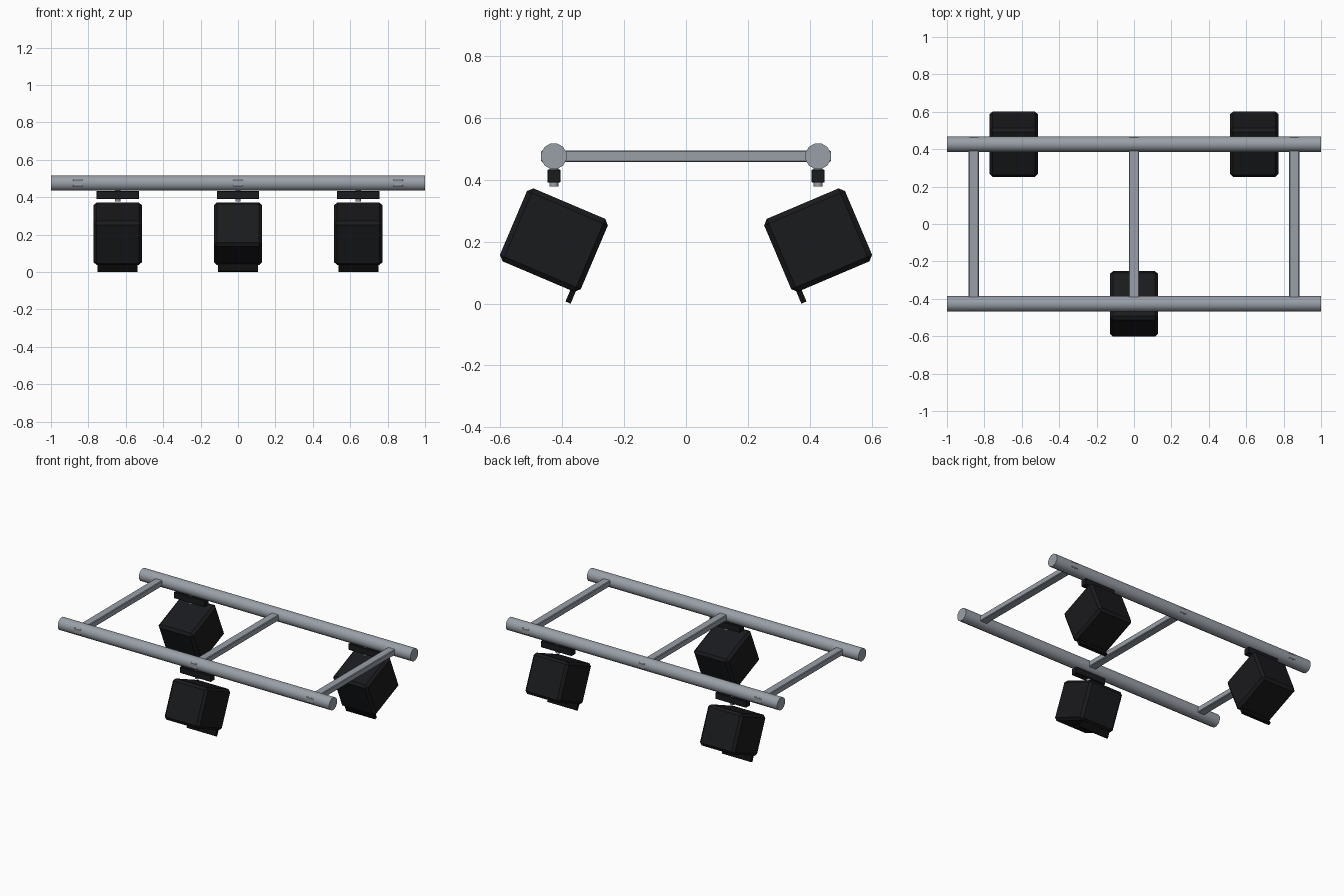
import bpy, math
from mathutils import Matrix

if "Cube" in bpy.data.objects:
    bpy.data.objects.remove(bpy.data.objects["Cube"])


def material(name, rgb):
    m = bpy.data.materials.new(name)
    m.diffuse_color = (*rgb, 1)
    m.use_nodes = True
    m.node_tree.nodes["Principled BSDF"].inputs["Base Color"].default_value = m.diffuse_color
    return m


STEEL = material("steel", (0.32, 0.35, 0.39))
BLACK = material("black_housing", (0.010, 0.0105, 0.0125))
DARK = material("dark_trim", (0.004, 0.004, 0.004))


def box(name, size, mat, matrix, bevel=0.0):
    bpy.ops.mesh.primitive_cube_add(size=1)
    ob = bpy.context.object
    ob.name = name
    ob.data.transform(Matrix.Diagonal((*size, 1)))
    ob.matrix_world = matrix
    ob.data.materials.append(mat)
    if bevel:
        mod = ob.modifiers.new("bevel", "BEVEL")
        mod.width = bevel
        mod.segments = 1
    return ob


def tube(name, radius, length, sides, mat, loc, rot=(0, 0, 0)):
    bpy.ops.mesh.primitive_cylinder_add(vertices=sides, radius=radius, depth=length,
                                        location=loc, rotation=rot)
    ob = bpy.context.object
    ob.name = name
    # spin so that a flat faces each axis
    ob.data.transform(Matrix.Rotation(math.pi / sides, 4, "Z"))
    ob.data.materials.append(mat)
    bpy.ops.object.shade_smooth_by_angle(angle=math.radians(50))
    return ob


RAIL_Y, RAIL_Z = 0.427, 0.476

# long rails
for side, label in ((-1, "front"), (1, "back")):
    tube(label + "_rail", 0.0425, 2.0, 12, STEEL, (0, side * RAIL_Y, RAIL_Z),
         (0, math.pi / 2, 0))

# cross bars, ends just breaking through the rails
for i, x in enumerate((-0.857, 0, 0.857)):
    box(f"cross_bar_{i}", (0.054, 0.937, 0.038), STEEL,
        Matrix.Translation((x, 0, RAIL_Z)), 0.004)


def lamp(tag, x, side):
    y = side * RAIL_Y
    # clamp block and pin under the rail
    box("clamp_" + tag, (0.227, 0.042, 0.042), BLACK, Matrix.Translation((x, y, 0.412)), 0.002)
    tube("pin_" + tag, 0.015, 0.066, 12, STEEL, (x, y, 0.411))
    # tilted housing, aimed inwards
    frame = (Matrix.Translation((x, y, 0.205))
             @ Matrix.Rotation(math.pi if side > 0 else 0, 4, "Z")
             @ Matrix.Rotation(math.radians(-23), 4, "X"))
    box("housing_" + tag, (0.258, 0.284, 0.256), BLACK, frame, 0.016)
    # flap hanging below the inner edge
    box("flap_" + tag, (0.214, 0.018, 0.08), DARK,
        frame @ Matrix.Translation((0, 0.121, -0.128)))


lamp("front", 0, -1)
lamp("back_left", -0.643, 1)
lamp("back_right", 0.643, 1)
